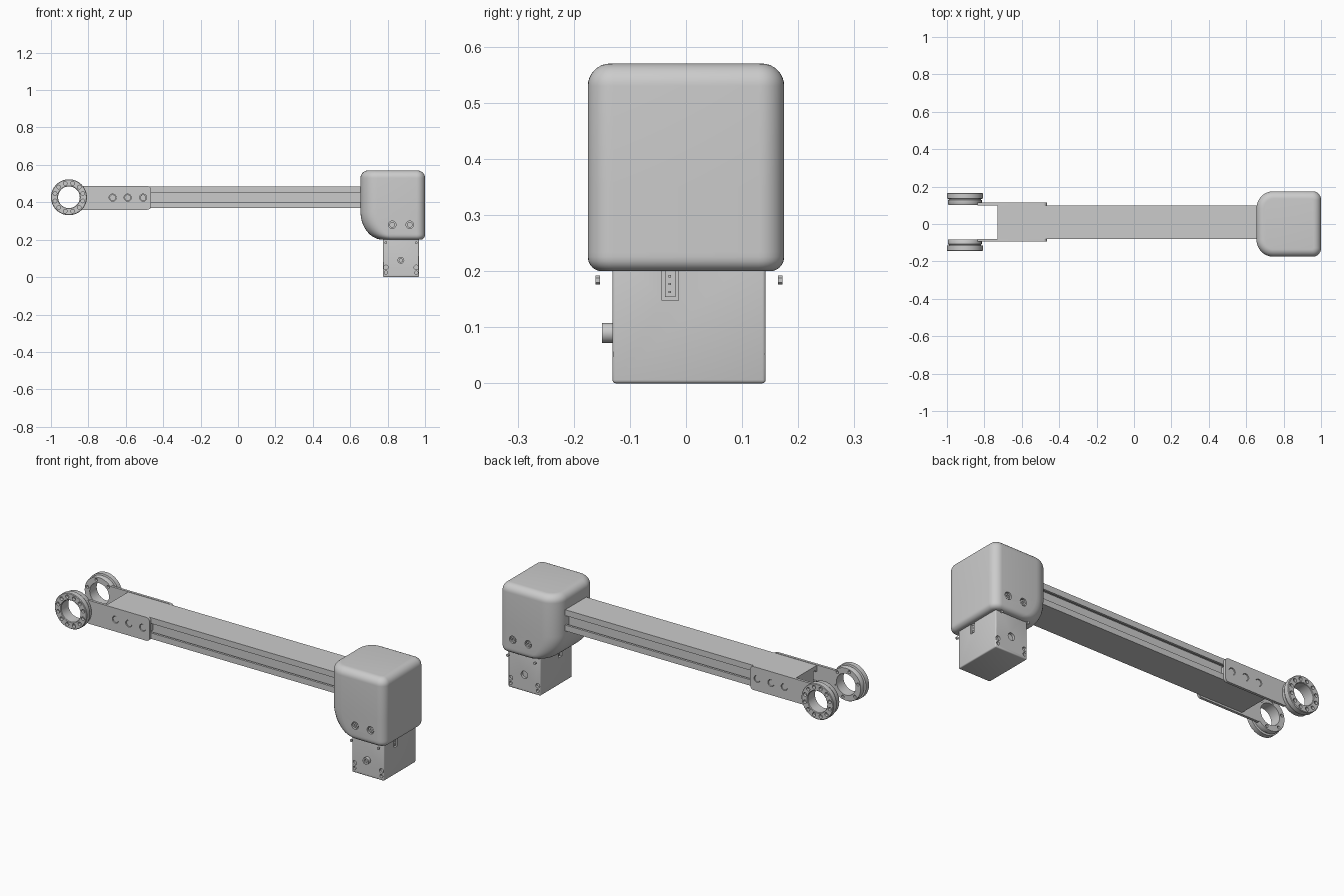
import bpy, bmesh
from math import pi, sin, cos
from mathutils import Matrix, Vector

if "Cube" in bpy.data.objects:
    bpy.data.objects.remove(bpy.data.objects["Cube"])

YC = 0.01            # centre plane of beam and fork
RX, RZ = -0.904, 0.427   # fork ring axis


def finish(bm, name, angle=35):
    bmesh.ops.recalc_face_normals(bm, faces=bm.faces[:])
    me = bpy.data.meshes.new(name)
    bm.to_mesh(me)
    bm.free()
    ob = bpy.data.objects.new(name, me)
    bpy.context.collection.objects.link(ob)
    bpy.ops.object.select_all(action='DESELECT')
    ob.select_set(True)
    bpy.context.view_layer.objects.active = ob
    bpy.ops.object.shade_smooth_by_angle(angle=angle * pi / 180)
    return ob


def add_cyl(bm, x, z, y0, y1, r, n=20):
    m = Matrix.Translation((x, (y0 + y1) / 2, z)) @ Matrix.Rotation(pi / 2, 4, 'X')
    bmesh.ops.create_cone(bm, cap_ends=True, segments=n, radius1=r, radius2=r,
                          depth=abs(y1 - y0), matrix=m)


def add_box(bm, a, b):
    c = [(p + q) / 2 for p, q in zip(a, b)]
    s = [abs(q - p) for p, q in zip(a, b)]
    return bmesh.ops.create_cube(bm, size=1, matrix=Matrix.Translation(c) @ Matrix.Diagonal((*s, 1)))


def cut(ob, bm):
    cutter = finish(bm, "cutter")
    cutter.hide_render = True
    mod = ob.modifiers.new("cut", 'BOOLEAN')
    mod.operation, mod.solver, mod.object = 'DIFFERENCE', 'EXACT', cutter
    bpy.ops.object.select_all(action='DESELECT')
    bpy.context.view_layer.objects.active = ob
    ob.select_set(True)
    bpy.ops.object.modifier_apply(modifier=mod.name)
    bpy.data.objects.remove(cutter)
    bpy.ops.object.shade_smooth_by_angle(angle=35 * pi / 180)


def rounded_rect(x0, x1, y0, y1, rl, rr, n=8):
    """Outline with radius rl on the left corners and rr on the right ones."""
    pts = []
    for cx, cy, r, a in ((x1 - rr, y1 - rr, rr, 0), (x0 + rl, y1 - rl, rl, 1),
                         (x0 + rl, y0 + rl, rl, 2), (x1 - rr, y0 + rr, rr, 3)):
        for i in range(n + 1):
            t = (a + i / n) * pi / 2
            pts.append((cx + r * cos(t), cy + r * sin(t)))
    return pts


def loft(bm, rings, closed=False):
    vs = [[bm.verts.new(p) for p in ring] for ring in rings]
    n = len(vs[0])
    for a, b in zip(vs, vs[1:] + vs[:1] if closed else vs[1:]):
        for i in range(n):
            bm.faces.new((a[i], a[(i + 1) % n], b[(i + 1) % n], b[i]))
    if not closed:
        bm.faces.new(vs[0])
        bm.faces.new(vs[-1])


# beam: extrusion with a T-slot along each side
half = [(0.09, 0.485), (0.09, 0.453), (0.078, 0.453), (0.078, 0.462), (0.06, 0.462),
        (0.06, 0.391), (0.078, 0.391), (0.078, 0.402), (0.09, 0.402), (0.09, 0.37)]
section = half + [(-y, z) for y, z in reversed(half)]
bm = bmesh.new()
loft(bm, [[(x, YC + y, z) for y, z in section] for x in (-0.73, 0.72)])
finish(bm, "beam")

# housing: stacked rounded outlines, big curve under its left side
Z0, Z1, RB, RT, RL = 0.2, 0.57, 0.025, 0.04, 0.15


def housing_outline(z):
    side = left = 0
    if z < Z0 + RB:
        side = RB - max(0, RB ** 2 - (Z0 + RB - z) ** 2) ** 0.5
    if z < Z0 + RL:
        left = 0.8 * (RL - max(0, RL ** 2 - (Z0 + RL - z) ** 2) ** 0.5)
    if z > Z1 - RT:
        side = left = RT - max(0, RT ** 2 - (z - Z1 + RT) ** 2) ** 0.5
    return [(x, y, z) for x, y in rounded_rect(0.655 + left, 1.0 - side, -0.175 + side,
                                               0.175 - side, 0.09 - side, 0.045 - side * 0.9)]


zs = [Z0 + RL * (1 - cos(i / 16 * pi / 2)) for i in range(17)]
zs += [Z1 - RT + RT * sin(i / 8 * pi / 2) for i in range(9)]
bm = bmesh.new()
loft(bm, [housing_outline(z) for z in zs])
housing = finish(bm, "housing")
bm = bmesh.new()
for s in (-1, 1):
    for x in (0.825, 0.918):
        add_cyl(bm, x, 0.28, s * 0.162, s * 0.2, 0.02, 24)
cut(housing, bm)

# housing screws sunk in the holes
bm = bmesh.new()
for s in (-1, 1):
    for x in (0.825, 0.918):
        add_cyl(bm, x, 0.28, s * 0.15, s * 0.171, 0.015)
screws = finish(bm, "housing_screws")
bm = bmesh.new()
for s in (-1, 1):
    for x in (0.825, 0.918):
        add_cyl(bm, x, 0.28, s * 0.163, s * 0.2, 0.008, 6)
cut(screws, bm)

# motor body with softened edges
bm = bmesh.new()
add_box(bm, (0.775, -0.131, 0), (0.968, 0.142, 0.25))
bmesh.ops.bevel(bm, geom=bm.edges[:], offset=0.006, segments=3, affect='EDGES', profile=0.5)
motor = finish(bm, "motor_body")
bm = bmesh.new()
for x in (0.762, 0.958):
    add_box(bm, (x, -0.043, 0.148), (x + 0.025, -0.013, 0.22))
for y0, y1 in ((-0.14, -0.119), (0.13, 0.15)):
    for x in (0.791, 0.953):
        add_cyl(bm, x, 0.052, y0, y1, 0.012)
        add_cyl(bm, x, 0.024, y0, y1, 0.009)
add_cyl(bm, 0.871, 0.09, 0.128, 0.15, 0.02, 24)
cut(motor, bm)

# connectors in the motor slots, with three pins each
bm = bmesh.new()
for x, s in ((0.787, -1), (0.958, 1)):
    add_box(bm, (x - s * 0.01, -0.037, 0.154), (x + s * 0.005, -0.019, 0.21))
    for z in (0.163, 0.177, 0.191):
        add_box(bm, (x, -0.031, z - 0.002), (x + s * 0.008, -0.027, z + 0.002))
finish(bm, "motor_connectors")

# motor hub with a bore
bm = bmesh.new()
add_cyl(bm, 0.871, 0.09, -0.12, -0.15, 0.018, 24)
hub = finish(bm, "motor_hub")
bm = bmesh.new()
add_cyl(bm, 0.871, 0.09, -0.14, -0.16, 0.009)
cut(hub, bm)

# motor corner bolts
bm, sockets = bmesh.new(), bmesh.new()
for s, y in ((-1, -0.131), (1, 0.142)):
    for x in (0.791, 0.953):
        add_cyl(bm, x, 0.184, y - s * 0.01, y + s * 0.015, 0.018)
        add_cyl(bm, x, 0.184, y + s * 0.015, y + s * 0.022, 0.013)
        add_cyl(sockets, x, 0.184, y + s * 0.012, y + s * 0.03, 0.008, 6)
bolts = finish(bm, "motor_bolts")
cut(bolts, sockets)

# fork: one plate and one bearing ring per side
ring_profile = [(0.058, 0.092), (0.088, 0.092), (0.09, 0.095), (0.09, 0.118), (0.086, 0.12),
                (0.086, 0.124), (0.096, 0.126), (0.096, 0.152), (0.093, 0.155),
                (0.061, 0.155), (0.058, 0.152)]
for s, side in ((-1, "front"), (1, "back")):
    bm = bmesh.new()
    outline = rounded_rect(-0.838, -0.465, 0.36, 0.487, 0.005, 0.02, 6)
    loft(bm, [[(x, YC + s * d, z) for x, z in outline] for d in (0.09, 0.104)])
    plate = finish(bm, side + "_fork_plate")
    bm = bmesh.new()
    for x in (-0.67, -0.59, -0.507):
        add_cyl(bm, x, 0.425, YC + s * 0.08, YC + s * 0.12, 0.019, 24)
    cut(plate, bm)

    bm = bmesh.new()
    for x in (-0.67, -0.59, -0.507):
        add_cyl(bm, x, 0.425, YC + s * 0.07, YC + s * 0.1, 0.0165, 24)
    # small tongue hooking the plate into the beam slot
    add_box(bm, (-0.485, YC + s * 0.062, 0.404), (-0.475, YC + s * 0.095, 0.451))
    finish(bm, side + "_plate_screws")

    bm = bmesh.new()
    n = 64
    loft(bm, [[(RX + r * cos(2 * pi * i / n), YC + s * d, RZ + r * sin(2 * pi * i / n))
               for r, d in ring_profile] for i in range(n)], closed=True)
    ring = finish(bm, side + "_bearing_ring")
    bm = bmesh.new()
    for i in range(12):
        a = 2 * pi * (i + 0.5) / 12
        x, z = RX + 0.077 * cos(a), RZ + 0.077 * sin(a)
        add_cyl(bm, x, z, YC + s * 0.14, YC + s * 0.17, 0.01, 12)
        if i % 2:
            add_cyl(bm, RX + 0.074 * cos(a), RZ + 0.074 * sin(a),
                    YC + s * 0.08, YC + s * 0.104, 0.008, 12)
    cut(ring, bm)
